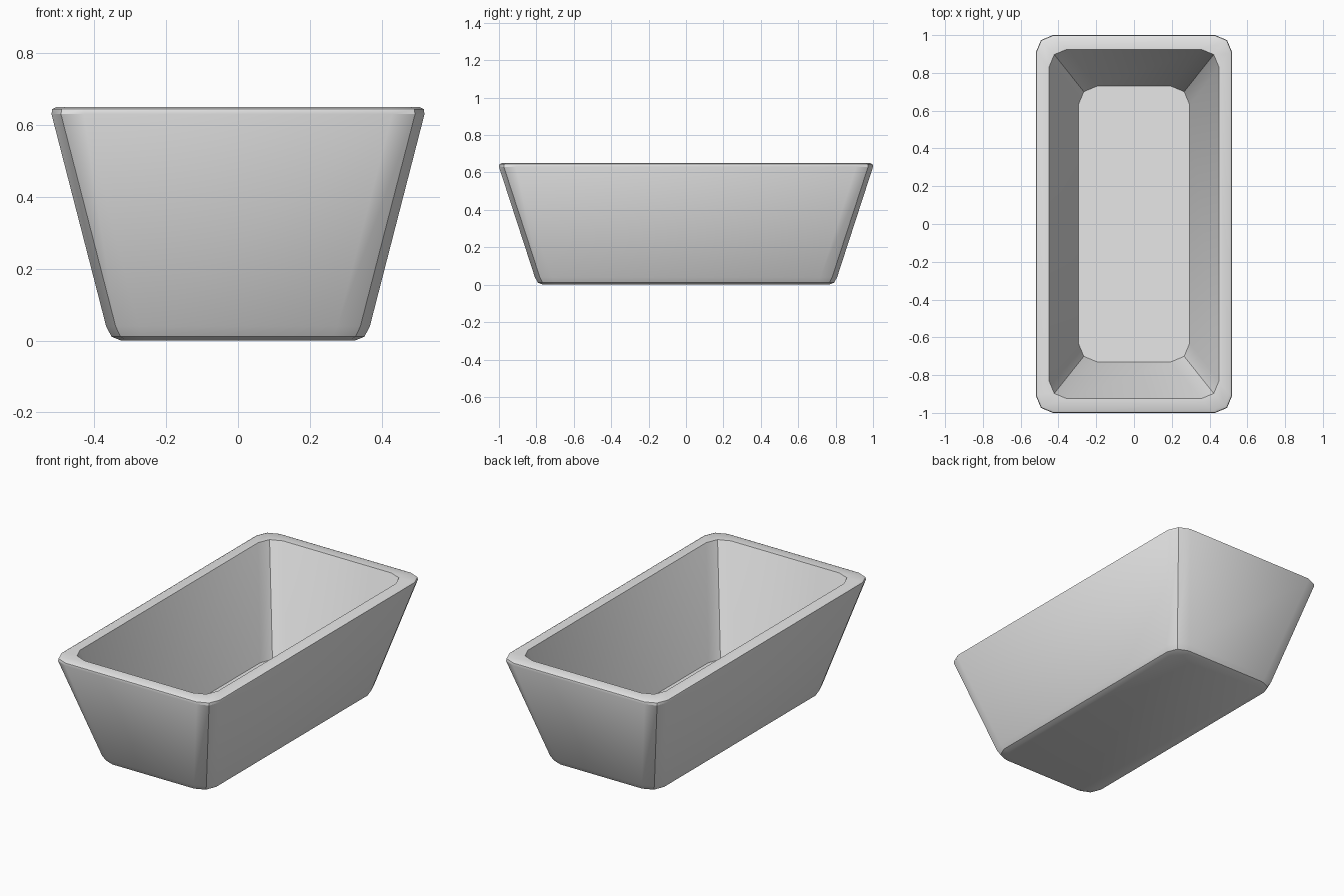
import bpy, bmesh, math

cube = bpy.data.objects.get("Cube")
if cube:
    bpy.data.objects.remove(cube, do_unlink=True)

grey = bpy.data.materials.new("plain grey")
grey.use_nodes = True
grey.diffuse_color = (0.8, 0.8, 0.8, 1)
grey.node_tree.nodes["Principled BSDF"].inputs["Base Color"].default_value = (0.8, 0.8, 0.8, 1)


def ring(bm, half_x, half_y, z, radius):
    """Rectangle with two-segment rounded corners."""
    verts = []
    for quarter, (sx, sy) in enumerate([(1, 1), (-1, 1), (-1, -1), (1, -1)]):
        for step in range(3):
            a = math.pi / 2 * (quarter + step / 2)
            verts.append(bm.verts.new((sx * (half_x - radius) + radius * math.cos(a),
                                       sy * (half_y - radius) + radius * math.sin(a), z)))
    return verts


# Profile from the underside, up the outer wall, over the rim, down to the floor
profile = [
    (0.325, 0.765, 0.0, 0.07),
    (0.352, 0.792, 0.011, 0.085),
    (0.367, 0.808, 0.04, 0.09),
    (0.519, 1.0, 0.63, 0.09),
    (0.517, 0.998, 0.644, 0.09),
    (0.505, 0.986, 0.65, 0.085),
    (0.45, 0.925, 0.65, 0.095),
    (0.295, 0.73, 0.06, 0.1),
]

bm = bmesh.new()
rings = [ring(bm, *p) for p in profile]
for low, high in zip(rings, rings[1:]):
    for i in range(len(low)):
        j = (i + 1) % len(low)
        bm.faces.new((low[i], low[j], high[j], high[i]))
bm.faces.new(rings[0][::-1])   # underside
bm.faces.new(rings[-1])        # inner floor
bmesh.ops.recalc_face_normals(bm, faces=bm.faces)

mesh = bpy.data.meshes.new("tapered_trough")
bm.to_mesh(mesh)
bm.free()
mesh.materials.append(grey)
trough = bpy.data.objects.new("tapered_trough", mesh)
bpy.context.collection.objects.link(trough)

# Soft shading with crisp main edges
bpy.context.view_layer.objects.active = trough
trough.select_set(True)
bpy.ops.object.shade_smooth_by_angle(angle=math.radians(30))
